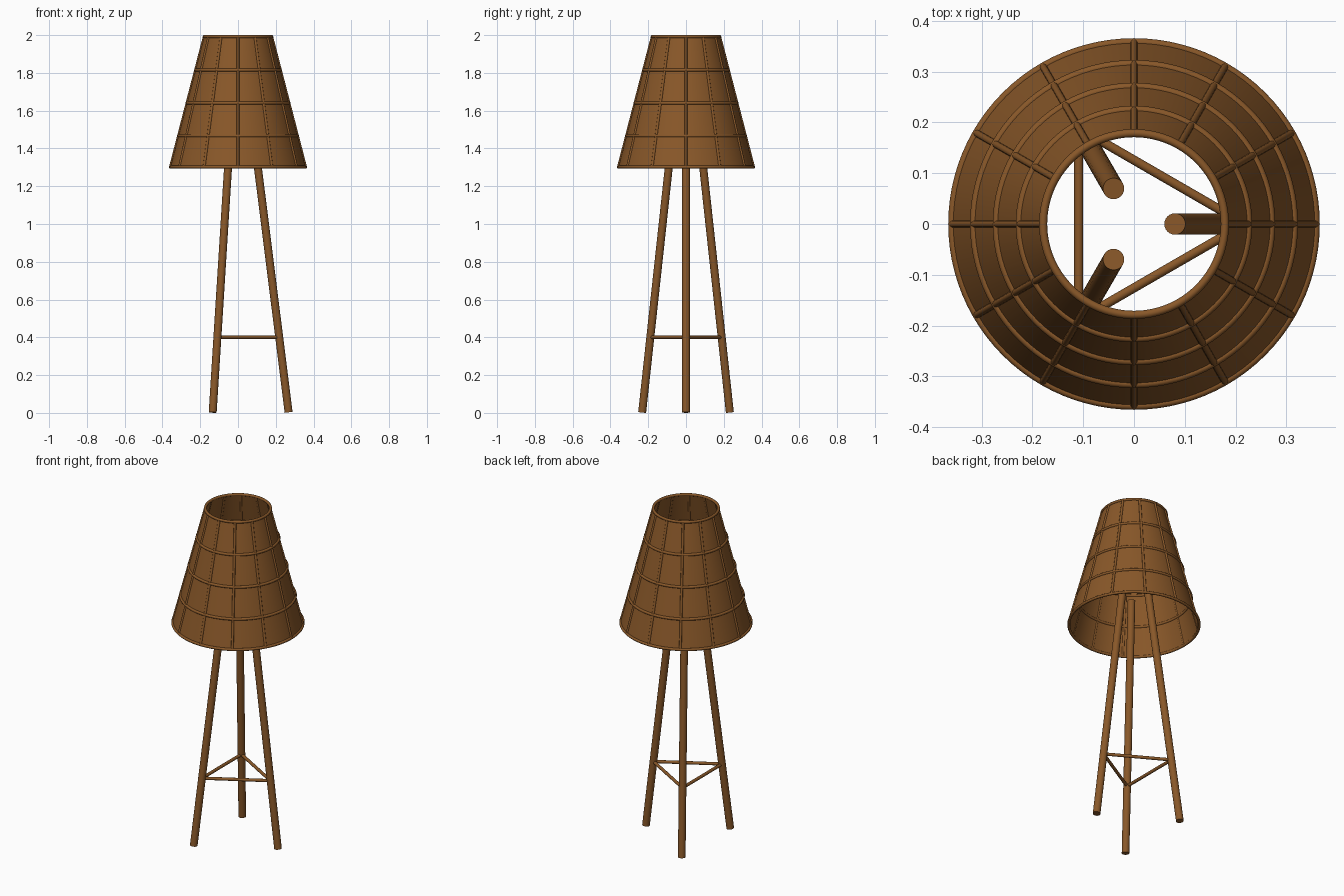
import bpy
import bmesh
from math import sin, cos, tau, radians
from mathutils import Vector, Matrix

cube = bpy.data.objects.get("Cube")
if cube:
    bpy.data.objects.remove(cube, do_unlink=True)

wood = bpy.data.materials.new("brown_wood")
wood.use_nodes = True
colour = (0.25, 0.097, 0.022, 1)
wood.diffuse_color = colour
wood.node_tree.nodes["Principled BSDF"].inputs["Base Color"].default_value = colour

Z_LOW, Z_HIGH = 1.302, 1.992
R_LOW, R_HIGH = 0.358, 0.179


def finish(obj, name):
    obj.name = name
    obj.data.materials.append(wood)
    bpy.ops.object.shade_smooth_by_angle(angle=radians(40))
    return obj


def rod(name, start, end, radius, sides=24):
    start, end = Vector(start), Vector(end)
    axis = end - start
    bpy.ops.mesh.primitive_cylinder_add(
        vertices=sides, radius=radius, depth=axis.length,
        location=(start + end) / 2,
        rotation=axis.to_track_quat('Z', 'Y').to_euler())
    return finish(bpy.context.object, name)


def polar(radius, angle, z):
    return (radius * cos(angle), radius * sin(angle), z)


def shade_radius(z):
    return R_LOW + (R_HIGH - R_LOW) * (z - Z_LOW) / (Z_HIGH - Z_LOW)


def leg_radius(z):
    return 0.268 - 0.125 * z


# Tapered shade wall, open at both ends
bm = bmesh.new()
wall = 0.004
profile = [(R_LOW, Z_LOW), (R_HIGH, Z_HIGH), (R_HIGH - wall, Z_HIGH), (R_LOW - wall, Z_LOW)]
points = [bm.verts.new((r, 0, z)) for r, z in profile]
edges = [bm.edges.new((points[i], points[(i + 1) % 4])) for i in range(4)]
bmesh.ops.spin(bm, geom=points + edges, cent=(0, 0, 0), axis=(0, 0, 1),
               angle=tau, steps=96, use_merge=True)
bmesh.ops.remove_doubles(bm, verts=bm.verts, dist=0.0001)
bmesh.ops.recalc_face_normals(bm, faces=bm.faces)
mesh = bpy.data.meshes.new("shade")
bm.to_mesh(mesh)
bm.free()
shade = bpy.data.objects.new("shade", mesh)
bpy.context.collection.objects.link(shade)
bpy.ops.object.select_all(action='DESELECT')
bpy.context.view_layer.objects.active = shade
shade.select_set(True)
finish(shade, "shade")

# Horizontal hoops, including both rims
for i, z in enumerate((Z_LOW, 1.467, 1.64, 1.815, Z_HIGH)):
    bpy.ops.mesh.primitive_torus_add(
        major_radius=shade_radius(z), minor_radius=0.008,
        major_segments=96, minor_segments=12, location=(0, 0, z))
    finish(bpy.context.object, f"shade_hoop_{i + 1}")

# Sloping ribs around the shade
for i in range(12):
    a = tau * i / 12
    rod(f"shade_rib_{i + 1}", polar(R_LOW, a, Z_LOW), polar(R_HIGH, a, Z_HIGH), 0.007, 12)

# Three splayed legs joined by a triangle of stretchers
for i in range(3):
    a, b = tau * i / 3, tau * (i + 1) / 3
    rod(f"leg_{i + 1}", polar(leg_radius(0), a, 0.003), polar(leg_radius(1.5), a, 1.497), 0.021)
    rod(f"stretcher_{i + 1}", polar(leg_radius(0.4), a, 0.4),
        polar(leg_radius(0.4), b, 0.4), 0.009, 16)
